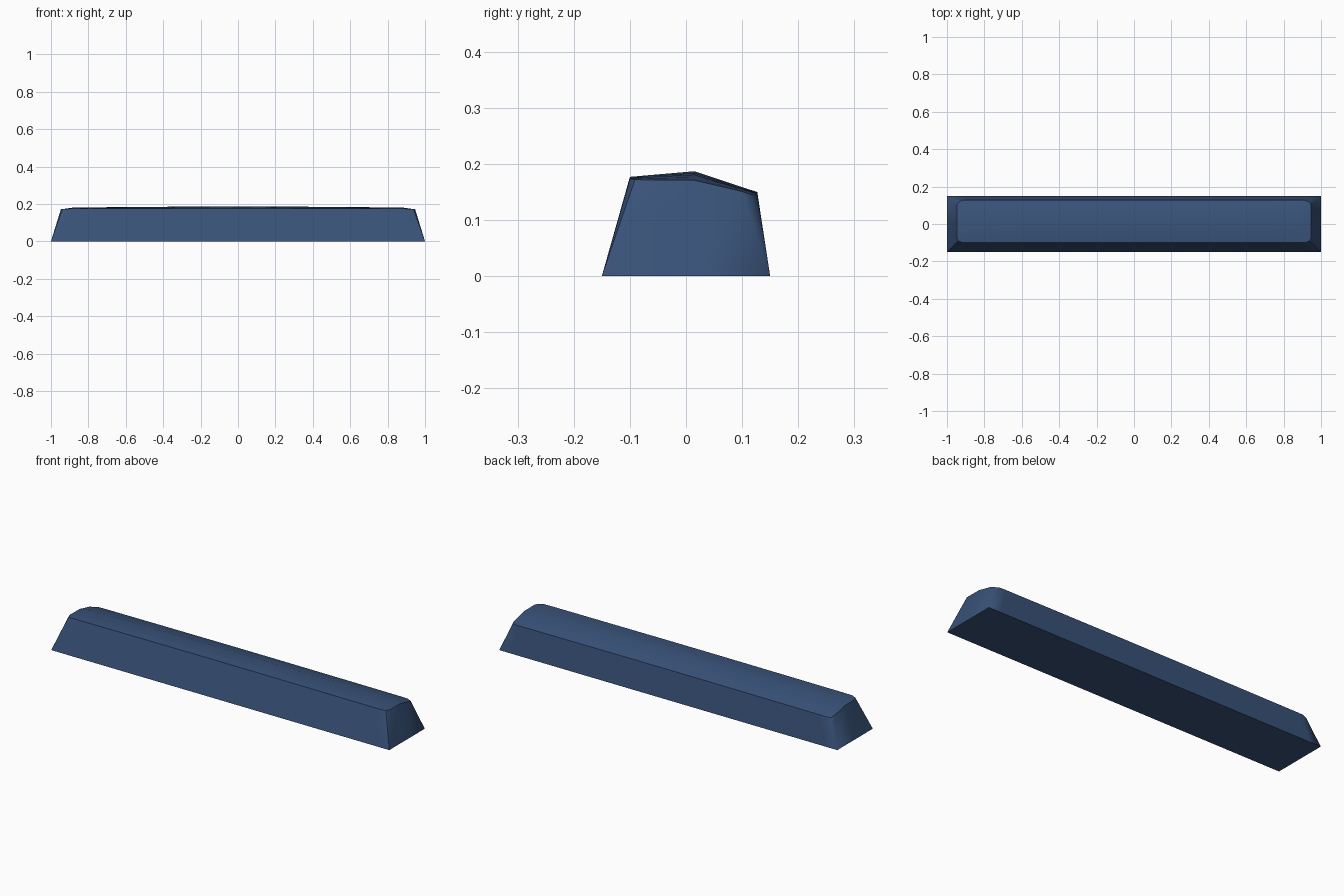
import bpy, bmesh

if "Cube" in bpy.data.objects:
    bpy.data.objects.remove(bpy.data.objects["Cube"])

# Top surface layout: columns along x with the sag at the ridge and at the rims
HALF = [(0.14, 0.0, 0.0), (0.54, 0.003, 0.001), (0.88, 0.006, 0.002),
        (0.915, 0.011, 0.003), (0.947, 0.016, 0.005)]
COLUMNS = [(-x, a, b) for x, a, b in reversed(HALF)] + HALF
# Side profile rows: y, height, share of ridge sag
ROWS = [(-0.1, 0.177, 0.0), (-0.072, 0.1795, 0.25), (0.015, 0.187, 1.0),
        (0.099, 0.159, 0.25), (0.127, 0.150, 0.0)]
nx, ny = len(COLUMNS), len(ROWS)

bm = bmesh.new()

# Crowned top with softened corners
top = []
for i, (x, ridge, rim) in enumerate(COLUMNS):
    col = []
    for j, (y, z, share) in enumerate(ROWS):
        px, py = x, y
        if i in (0, nx - 1) and j in (0, ny - 1):
            px -= 0.009 * (1 if x > 0 else -1)
            py -= 0.009 * (1 if y > 0 else -1)
        col.append(bm.verts.new((px, py, z - rim - (ridge - rim) * share)))
    top.append(col)
for i in range(nx - 1):
    for j in range(ny - 1):
        bm.faces.new((top[i][j], top[i + 1][j], top[i + 1][j + 1], top[i][j + 1]))

# Sloping walls down to a sharp-cornered base
ring = ([(i, 0) for i in range(nx)] + [(nx - 1, j) for j in range(1, ny)]
        + [(i, ny - 1) for i in range(nx - 2, -1, -1)]
        + [(0, j) for j in range(ny - 2, 0, -1)])


def base_point(i, j):
    x = -1 if i <= 1 else 1 if i >= nx - 2 else COLUMNS[i][0] * 1.06
    y = -0.15 if j <= 1 else 0.15 if j >= ny - 2 else ROWS[j][0]
    return (x, y, 0)


base = [bm.verts.new(base_point(i, j)) for i, j in ring]
for k in range(len(ring)):
    n = (k + 1) % len(ring)
    a, b = ring[k], ring[n]
    bm.faces.new((base[k], base[n], top[b[0]][b[1]], top[a[0]][a[1]]))

# Flat underside
bm.faces.new(list(reversed(base)))
bmesh.ops.remove_doubles(bm, verts=bm.verts, dist=0.0005)
bmesh.ops.recalc_face_normals(bm, faces=bm.faces)

mesh = bpy.data.meshes.new("long_keycap")
bm.to_mesh(mesh)
bm.free()
keycap = bpy.data.objects.new("long_keycap", mesh)
bpy.context.collection.objects.link(keycap)

# Blue plastic
mat = bpy.data.materials.new("blue_plastic")
mat.diffuse_color = (0.04, 0.085, 0.19, 1)
mat.use_nodes = True
mat.node_tree.nodes["Principled BSDF"].inputs["Base Color"].default_value = mat.diffuse_color
mesh.materials.append(mat)

bpy.context.view_layer.objects.active = keycap
keycap.select_set(True)
bpy.ops.object.shade_smooth_by_angle(angle=0.6)
